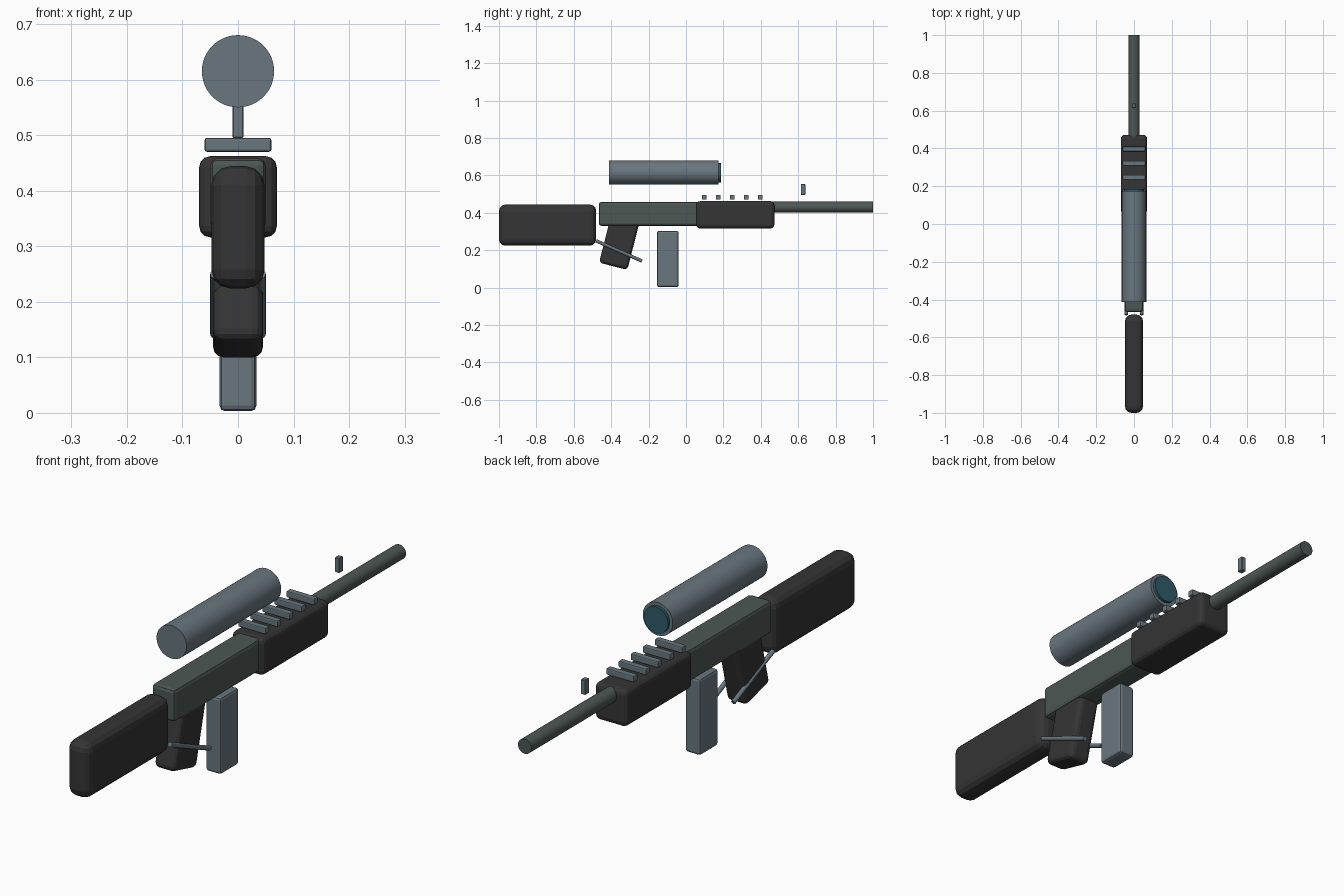
import bpy
from math import radians, atan2, hypot, pi
from mathutils import Vector

if "Cube" in bpy.data.objects:
    bpy.data.objects.remove(bpy.data.objects["Cube"], do_unlink=True)


def make_material(name, color):
    mat = bpy.data.materials.new(name)
    mat.use_nodes = True
    mat.diffuse_color = (*color, 1)
    mat.node_tree.nodes["Principled BSDF"].inputs["Base Color"].default_value = (*color, 1)
    return mat


black = make_material("black polymer", (0.035, 0.035, 0.035))
gunmetal = make_material("green grey metal", (0.075, 0.095, 0.09))
steel = make_material("blue grey steel", (0.14, 0.18, 0.21))
glass = make_material("teal glass", (0.03, 0.10, 0.14))


def box(name, mat, x, y, z, bevel, segments=2, tilt=0.0):
    """Bevelled box spanning the (min, max) ranges, optionally tilted about x."""
    ranges = (x, y, z)
    centre = [(a + b) / 2 for a, b in ranges]
    bpy.ops.mesh.primitive_cube_add(size=1, location=centre)
    obj = bpy.context.object
    obj.name = name
    obj.scale = [b - a for a, b in ranges]
    bpy.ops.object.transform_apply(location=False, rotation=False, scale=True)
    obj.rotation_euler.x = tilt
    obj.data.materials.append(mat)
    mod = obj.modifiers.new("rounded edges", 'BEVEL')
    mod.width = bevel
    mod.segments = segments
    return obj


def rod(name, mat, start, end, radius, sides=32):
    """Smooth cylinder between two points lying in a plane of constant x."""
    start, end = Vector(start), Vector(end)
    axis = end - start
    bpy.ops.mesh.primitive_cylinder_add(
        vertices=sides, radius=radius, depth=axis.length,
        location=(start + end) / 2,
        rotation=(atan2(axis.z, axis.y) - pi / 2, 0, 0))
    obj = bpy.context.object
    obj.name = name
    obj.data.materials.append(mat)
    bpy.ops.object.shade_smooth_by_angle(angle=radians(35))
    return obj


# Main body
box("shoulder_stock", black, (-0.048, 0.048), (-1.0, -0.48), (0.224, 0.444), 0.034, 3)
box("receiver", gunmetal, (-0.05, 0.05), (-0.466, 0.10), (0.33, 0.458), 0.013)
box("handguard", black, (-0.07, 0.07), (0.055, 0.472), (0.316, 0.462), 0.02, 3)
rod("barrel", gunmetal, (0, 0.20, 0.43), (0, 1.0, 0.43), 0.029)

# Grip, magazine and the two guard rods beside the grip
box("pistol_grip", black, (-0.045, 0.045), (-0.435, -0.279), (0.11, 0.37), 0.02, 3, -0.25)
box("magazine", steel, (-0.033, 0.033), (-0.155, -0.04), (0.003, 0.303), 0.01)
for side, x in (("left", 0.041), ("right", -0.041)):
    rod(side + "_guard_rod", steel, (x, -0.48, 0.25), (x, -0.235, 0.142), 0.009, 16)

# Rail slats
for i in range(5):
    y = 0.097 + 0.075 * i
    box(f"rail_slat_{i + 1}", steel, (-0.06, 0.06), (y - 0.0125, y + 0.0125),
        (0.47, 0.495), 0.004)

# Sights
rod("scope_tube", steel, (0, -0.412, 0.615), (0, 0.175, 0.615), 0.065, 48)
rod("scope_lens", glass, (0, 0.165, 0.615), (0, 0.186, 0.615), 0.052, 48)
box("front_sight", steel, (-0.01, 0.01), (0.614, 0.638), (0.495, 0.553), 0.002, 1)
